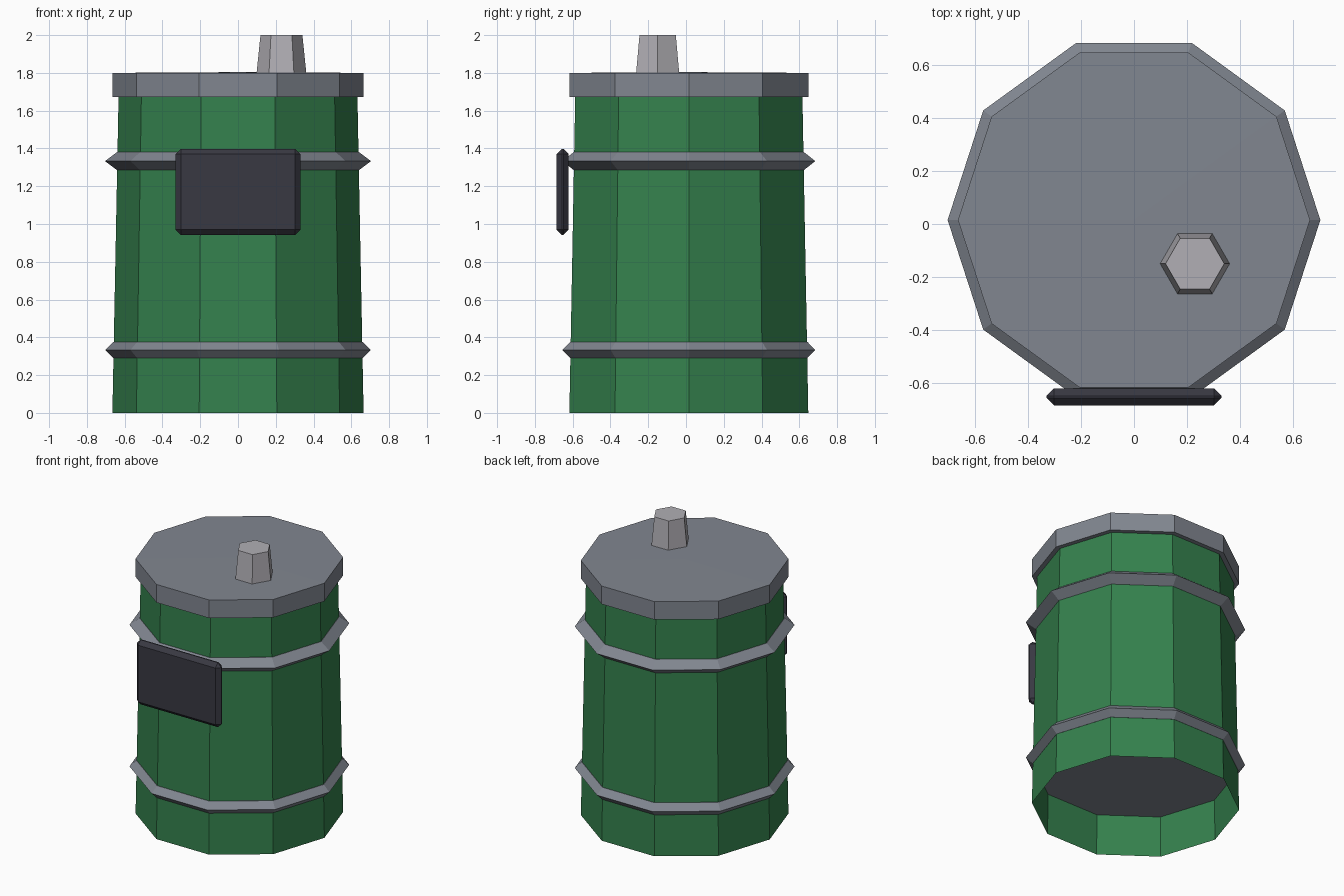
import bpy, bmesh, math

if "Cube" in bpy.data.objects:
    bpy.data.objects.remove(bpy.data.objects["Cube"])

CY = 0.015  # barrel axis offset in y


def material(name, rgb):
    m = bpy.data.materials.new(name)
    m.diffuse_color = (*rgb, 1)
    m.use_nodes = True
    m.node_tree.nodes["Principled BSDF"].inputs["Base Color"].default_value = m.diffuse_color
    return m


GREEN = material("green_paint", (0.035, 0.22, 0.075))
STEEL = material("steel", (0.22, 0.24, 0.28))
DARK = material("dark_plate", (0.04, 0.04, 0.055))
PALE = material("pale_metal", (0.44, 0.43, 0.46))


def add_object(name, bm, mat, loc):
    bmesh.ops.recalc_face_normals(bm, faces=bm.faces)
    mesh = bpy.data.meshes.new(name)
    bm.to_mesh(mesh)
    bm.free()
    mesh.materials.append(mat)
    ob = bpy.data.objects.new(name, mesh)
    ob.location = loc
    bpy.context.collection.objects.link(ob)
    return ob


def lathe(name, profile, sides, mat, loc, caps=True, dome=0.0):
    """Faceted solid from (radius, z) profile points, first vertex on +x."""
    bm = bmesh.new()
    step = 2 * math.pi / sides
    loops = [[bm.verts.new((r * math.cos(i * step), r * math.sin(i * step), z))
              for i in range(sides)] for r, z in profile]
    for a, b in zip(loops, loops[1:]):
        for i in range(sides):
            j = (i + 1) % sides
            bm.faces.new((a[i], a[j], b[j], b[i]))
    if caps:
        bm.faces.new(loops[0][::-1])
        top = bm.faces.new(loops[-1])
        if dome:
            centre = bmesh.ops.poke(bm, faces=[top])["verts"][0]
            centre.co.z += dome
    return add_object(name, bm, mat, loc)


# Tapered drum wall, open underneath
lathe("drum_body", [(0.665, 0), (0.632, 1.69)], 10, GREEN, (0, CY, 0), caps=False)

# Pointed hoops that also close the drum inside
for name, z, r, h in (("lower_hoop", 0.333, 0.66, 0.043), ("upper_hoop", 1.333, 0.64, 0.048)):
    lathe(name, [(r, -h), (0.704, 0), (r, h)], 10, STEEL, (0, CY, z))

# Lid with a barely raised centre
lathe("lid", [(0.665, 1.672), (0.665, 1.8)], 10, STEEL, (0, CY, 0), dome=0.004)

# Tapered hexagonal spout
lathe("spout", [(0.132, 1.795), (0.111, 2.0)], 6, PALE, (0.23, -0.15, 0))

# Front plate with chamfered edges
bm = bmesh.new()
bmesh.ops.create_cube(bm, size=1)
bmesh.ops.scale(bm, vec=(0.66, 0.064, 0.456), verts=bm.verts)
bmesh.ops.bevel(bm, geom=bm.edges[:], offset=0.028, segments=1, affect='EDGES')
add_object("front_plate", bm, DARK, (0, -0.653, 1.17))
